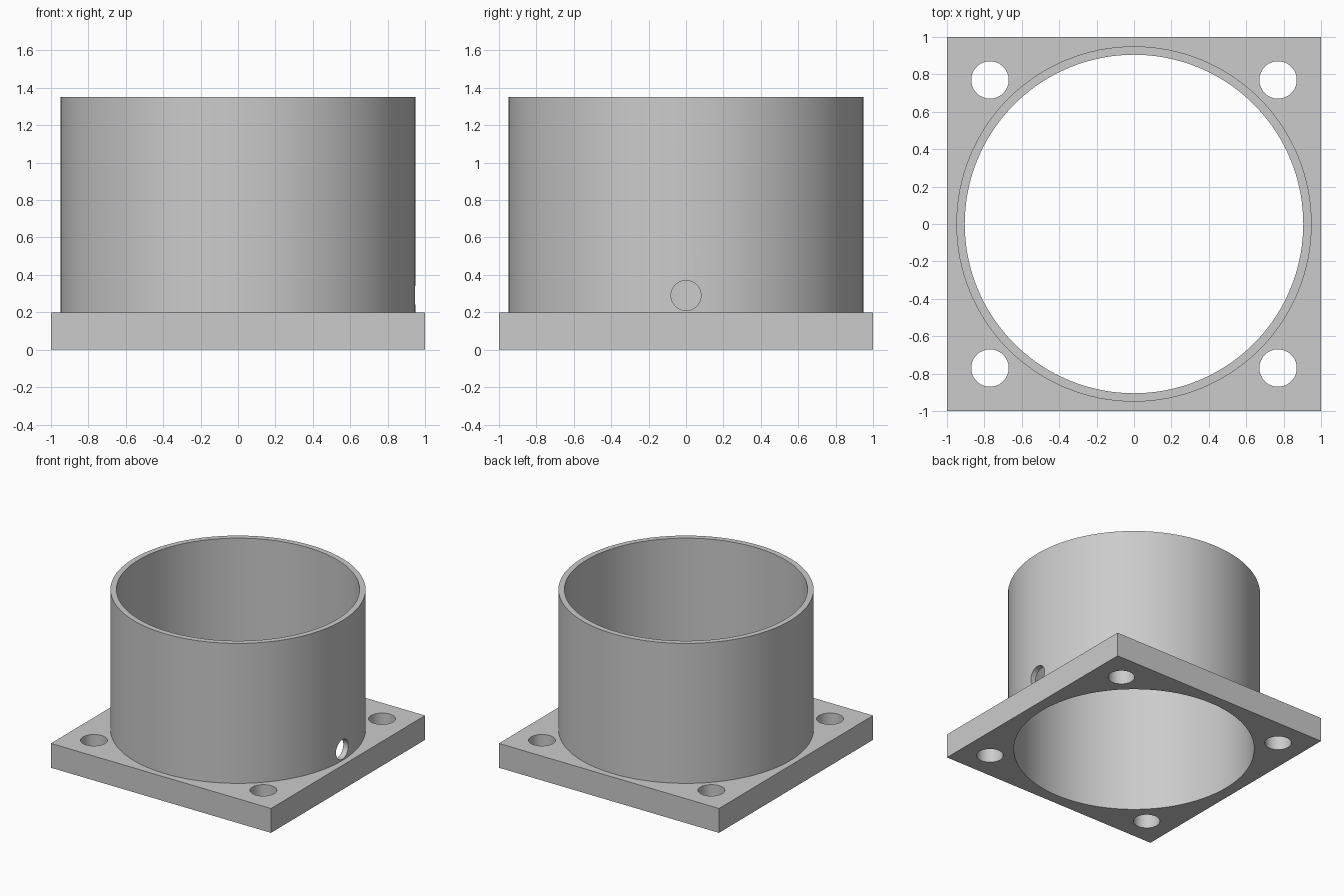
import bpy
from math import pi, radians

cube = bpy.data.objects.get("Cube")
if cube:
    bpy.data.objects.remove(cube, do_unlink=True)

PLATE_H, TOP = 0.2, 1.35
OUTER_R, BORE_R = 0.95, 0.905
BOLT_R, BOLT_POS = 0.1, 0.77

# Single grey material
grey = bpy.data.materials.new("light grey")
grey.use_nodes = True
colour = (0.6, 0.6, 0.6, 1)
grey.diffuse_color = colour
bsdf = next(n for n in grey.node_tree.nodes if n.type == 'BSDF_PRINCIPLED')
bsdf.inputs["Base Color"].default_value = colour


def cylinder(name, radius, depth, loc, rot=(0, 0, 0), sides=128):
    bpy.ops.mesh.primitive_cylinder_add(vertices=sides, radius=radius, depth=depth,
                                        location=loc, rotation=rot)
    obj = bpy.context.object
    obj.name = name
    obj.data.materials.append(grey)
    return obj


def combine(body, other, operation):
    """Apply a boolean to the body and discard the other solid."""
    mod = body.modifiers.new(other.name, 'BOOLEAN')
    mod.operation, mod.solver, mod.object = operation, 'EXACT', other
    bpy.context.view_layer.objects.active = body
    bpy.ops.object.modifier_apply(modifier=mod.name)
    bpy.data.objects.remove(other, do_unlink=True)


# Square mounting plate
bpy.ops.mesh.primitive_cube_add(size=1, location=(0, 0, PLATE_H / 2))
body = bpy.context.object
body.name = "flanged_sleeve"
body.scale = (2, 2, PLATE_H)
bpy.ops.object.transform_apply(location=True, rotation=True, scale=True)
body.data.materials.append(grey)

# Round sleeve rising from the plate, bored right through
start = PLATE_H / 2
combine(body, cylinder("sleeve", OUTER_R, TOP - start, (0, 0, (TOP + start) / 2)), 'UNION')
combine(body, cylinder("bore", BORE_R, 4, (0, 0, 0)), 'DIFFERENCE')

# Corner bolt holes
for x in (-BOLT_POS, BOLT_POS):
    for y in (-BOLT_POS, BOLT_POS):
        combine(body, cylinder("bolt_hole", BOLT_R, 1, (x, y, 0), sides=48), 'DIFFERENCE')

# Small side hole through the left wall only
combine(body, cylinder("side_hole", 0.08, 0.4, (OUTER_R, 0, 0.29), (0, pi / 2, 0), 48),
        'DIFFERENCE')

# Smooth walls with crisp rims
bpy.ops.object.select_all(action='DESELECT')
body.select_set(True)
bpy.context.view_layer.objects.active = body
bpy.ops.object.shade_smooth_by_angle(angle=radians(30))
